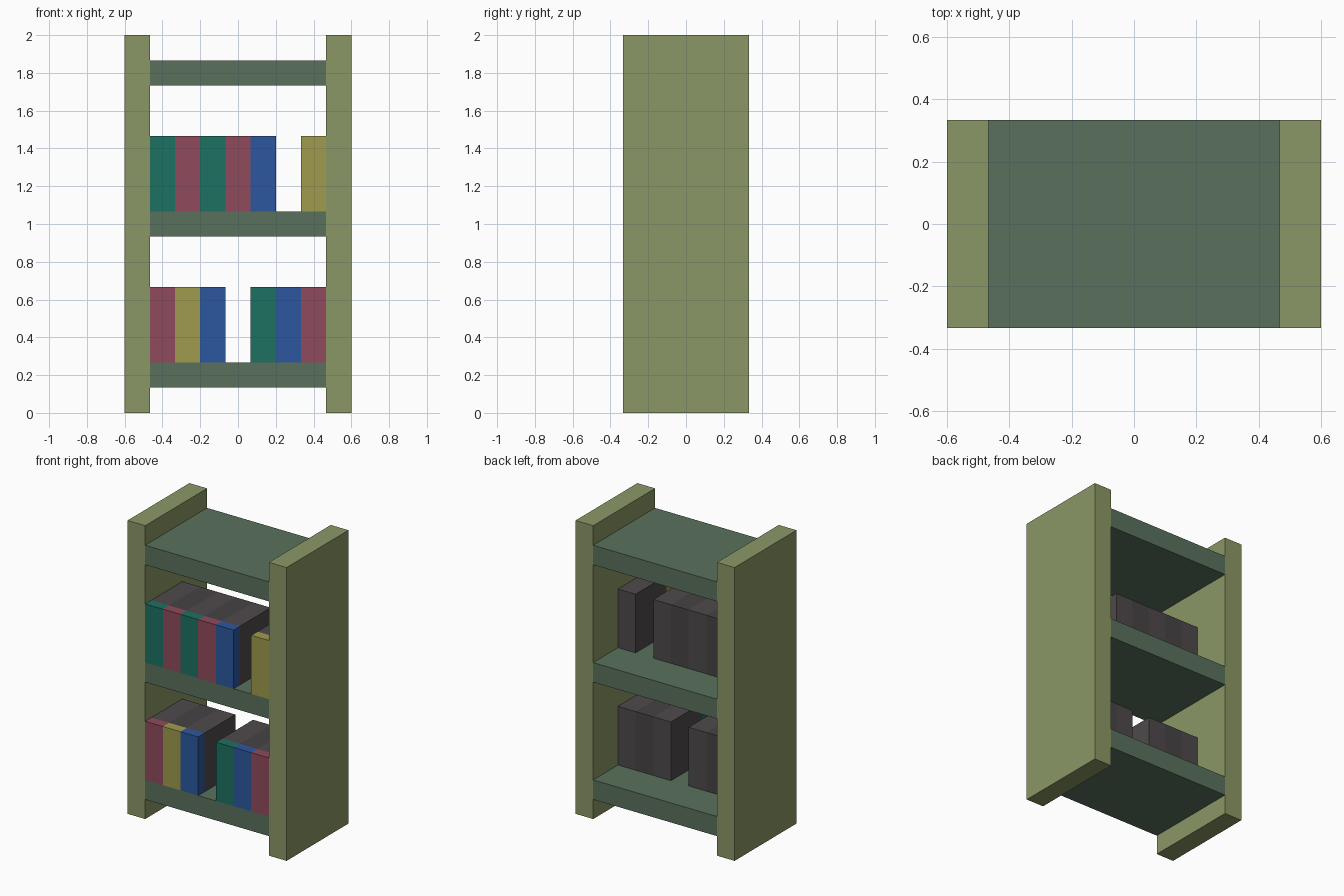
import bpy
import bmesh
from mathutils import Vector

if "Cube" in bpy.data.objects:
    bpy.data.objects.remove(bpy.data.objects["Cube"])

U = 2 / 30  # grid step: the whole bookcase sits on a 1/15 unit grid


def material(name, rgb):
    mat = bpy.data.materials.new(name)
    mat.diffuse_color = (*[(c / 255) ** 2.2 for c in rgb], 1)
    mat.use_nodes = True
    mat.node_tree.nodes["Principled BSDF"].inputs["Base Color"].default_value = mat.diffuse_color
    return mat


def box(name, lo, hi, mat):
    """Box between two corners given in grid steps."""
    lo, hi = Vector(lo) * U, Vector(hi) * U
    bm = bmesh.new()
    bmesh.ops.create_cube(bm, size=1)
    bmesh.ops.scale(bm, vec=hi - lo, verts=bm.verts)
    mesh = bpy.data.meshes.new(name)
    bm.to_mesh(mesh)
    bm.free()
    mesh.materials.append(mat)
    obj = bpy.data.objects.new(name, mesh)
    obj.location = (lo + hi) / 2
    bpy.context.collection.objects.link(obj)
    return obj


panel_green = material("panel_green", (138, 150, 102))
shelf_green = material("shelf_green", (90, 113, 93))
pages = [material("pages_light", (80, 75, 77)), material("pages_dark", (72, 69, 71))]
covers = {
    "teal": material("teal", (34, 112, 97)),
    "red": material("red", (142, 76, 92)),
    "blue": material("blue", (48, 88, 158)),
    "yellow": material("yellow", (158, 153, 80)),
}

# Side panels
box("left_side_panel", (-9, -5, 0), (-7, 5, 30), panel_green)
box("right_side_panel", (7, -5, 0), (9, 5, 30), panel_green)

# Shelves
for label, z in (("bottom", 2), ("middle", 14), ("top", 26)):
    box(f"{label}_shelf", (-7, -5, z), (7, 5, z + 2), shelf_green)

# Books: coloured spine at the front, grey body behind; None leaves a gap
rows = {
    "lower": (4, ("red", "yellow", "blue", None, "teal", "blue", "red")),
    "upper": (16, ("teal", "red", "teal", "red", "blue", None, "yellow")),
}
for label, (z, colours) in rows.items():
    for i, colour in enumerate(colours):
        if colour:
            x = -7 + 2 * i
            box(f"{label}_book_spine_{i + 1}", (x, -5, z), (x + 2, -4, z + 6), covers[colour])
            box(f"{label}_book_body_{i + 1}", (x, -4, z), (x + 2, 1, z + 6), pages[i % 2])
